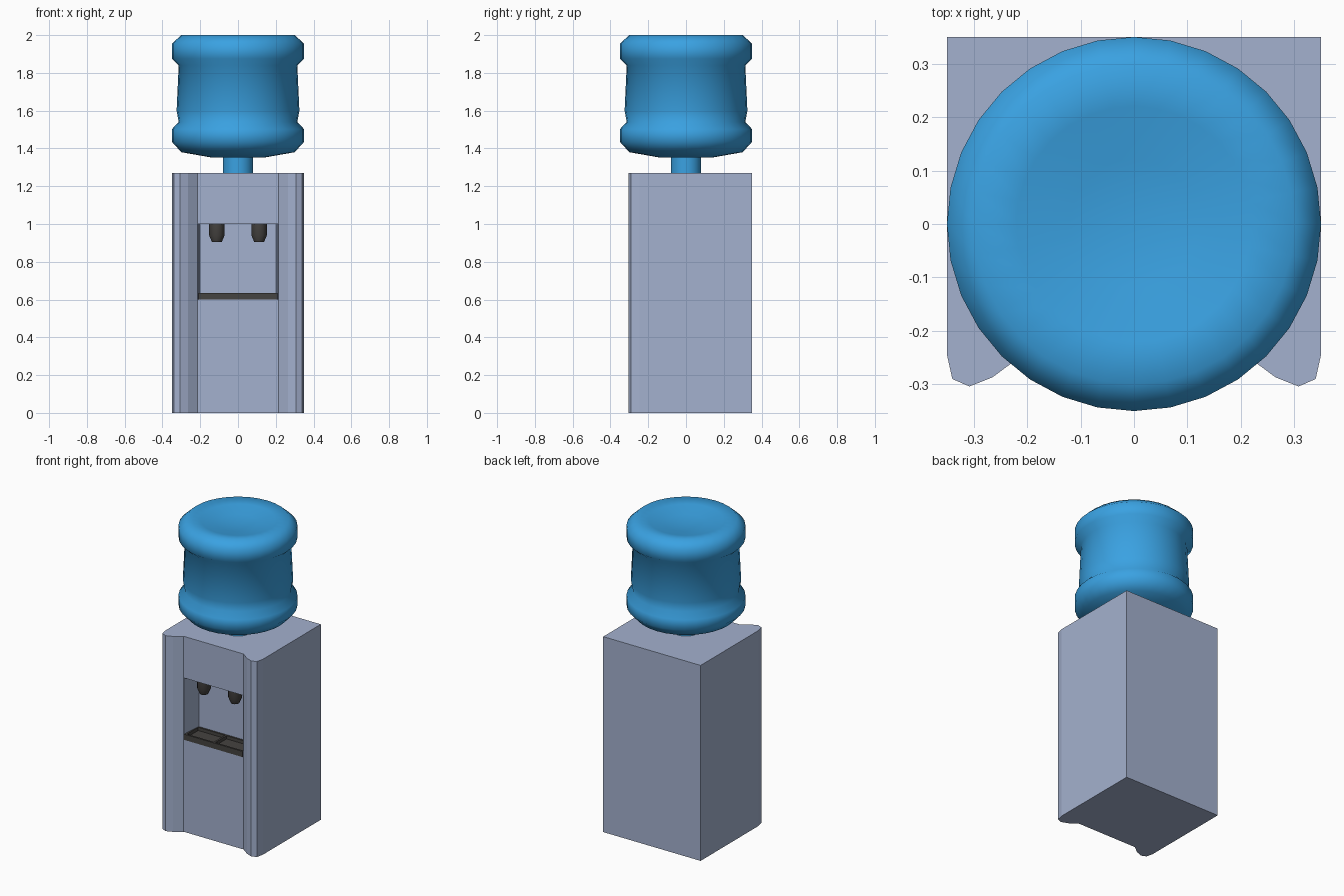
import bpy, bmesh, math

if "Cube" in bpy.data.objects:
    bpy.data.objects.remove(bpy.data.objects["Cube"])


def material(name, rgb):
    m = bpy.data.materials.new(name)
    m.diffuse_color = (*rgb, 1)
    m.use_nodes = True
    m.node_tree.nodes["Principled BSDF"].inputs["Base Color"].default_value = m.diffuse_color
    return m


GREY = material("cool_grey_plastic", (0.37, 0.44, 0.62))
BLUE = material("water_blue", (0.042, 0.36, 0.76))
DARK = material("dark_plastic", (0.06, 0.056, 0.052))


def finish(name, bm, mat=None):
    bmesh.ops.recalc_face_normals(bm, faces=bm.faces[:])
    me = bpy.data.meshes.new(name)
    bm.to_mesh(me)
    bm.free()
    ob = bpy.data.objects.new(name, me)
    bpy.context.collection.objects.link(ob)
    if mat:
        me.materials.append(mat)
    return ob


def prism(name, pts, z0, z1, mat=None):
    """Extrude an outline upwards."""
    bm = bmesh.new()
    f = bm.faces.new([bm.verts.new((x, y, z0)) for x, y in pts])
    ext = bmesh.ops.extrude_face_region(bm, geom=[f])["geom"]
    for v in ext:
        if isinstance(v, bmesh.types.BMVert):
            v.co.z = z1
    return finish(name, bm, mat)


def lathe(name, profile, n, mat, cx=0, cy=0):
    """Revolve (radius, height) points; ends are closed on the axis."""
    bm = bmesh.new()
    rings = []
    for r, z in profile:
        k = n if r > 0 else 1
        rings.append([bm.verts.new((cx + r * math.cos(2 * math.pi * i / n),
                                    cy + r * math.sin(2 * math.pi * i / n), z))
                      for i in range(k)])
    for a, b in zip(rings, rings[1:]):
        for i in range(n):
            vs = [a[i % len(a)], a[(i + 1) % len(a)],
                  b[(i + 1) % len(b)], b[i % len(b)]]
            bm.faces.new(list(dict.fromkeys(vs)))
    return finish(name, bm, mat)


def box(name, x0, x1, y0, y1, z0, z1, mat):
    return prism(name, [(x0, y0), (x1, y0), (x1, y1), (x0, y1)], z0, z1, mat)


def smooth(ob, deg):
    bpy.ops.object.select_all(action='DESELECT')
    ob.select_set(True)
    bpy.context.view_layer.objects.active = ob
    bpy.ops.object.shade_smooth_by_angle(angle=math.radians(deg))


# Cabinet with rounded front pillars
half = [(0.215, -0.25), (0.265, -0.287), (0.308, -0.304), (0.34, -0.29),
        (0.35, -0.245), (0.35, 0.35)]
cabinet = prism("cabinet", half + [(-x, y) for x, y in reversed(half)],
                0, 1.27, GREY)

# Dispensing recess, narrowing slightly towards the back
half = [(0.212, -0.45), (0.212, -0.25), (0.2, -0.115)]
cutter = prism("recess_cutter", half + [(-x, y) for x, y in reversed(half)],
               0.6, 1.0)
cutter.hide_render = True
mod = cabinet.modifiers.new("recess", 'BOOLEAN')
mod.operation, mod.solver, mod.object = 'DIFFERENCE', 'EXACT', cutter
bpy.context.view_layer.objects.active = cabinet
bpy.ops.object.modifier_apply(modifier="recess")
bpy.data.objects.remove(cutter)

# Taps hanging from the recess ceiling
for side, x in (("left", -0.112), ("right", 0.112)):
    tap = lathe(side + "_tap", [(0, 1.002), (0.041, 1.002), (0.041, 0.94),
                                (0.026, 0.905), (0, 0.905)], 12, DARK, x, -0.19)
    smooth(tap, 35)

# Drip tray: floor, rim and central divider
X, Y0, Y1, T = 0.21, -0.252, -0.114, 0.012
box("tray_floor", -X, X, Y0, Y1, 0.599, 0.615, DARK)
box("tray_front_rim", -X, X, Y0, Y0 + T, 0.61, 0.636, DARK)
box("tray_back_rim", -X, X, Y1 - T, Y1, 0.61, 0.636, DARK)
for name, x in (("left_rim", -X + T / 2), ("right_rim", X - T / 2), ("divider", 0)):
    box("tray_" + name, x - T / 2, x + T / 2, Y0 + T, Y1 - T, 0.61, 0.636, DARK)

# Water bottle with neck, two bulging bands and a dished top
bottle = lathe("water_bottle", [
    (0, 1.268), (0.08, 1.268), (0.08, 1.352), (0.14, 1.352), (0.3, 1.38),
    (0.35, 1.435), (0.35, 1.502), (0.314, 1.54), (0.325, 1.6), (0.314, 1.84),
    (0.35, 1.875), (0.35, 1.955), (0.3, 2.0), (0.22, 1.99), (0.12, 1.968),
    (0, 1.96)], 32, BLUE)
smooth(bottle, 80)
